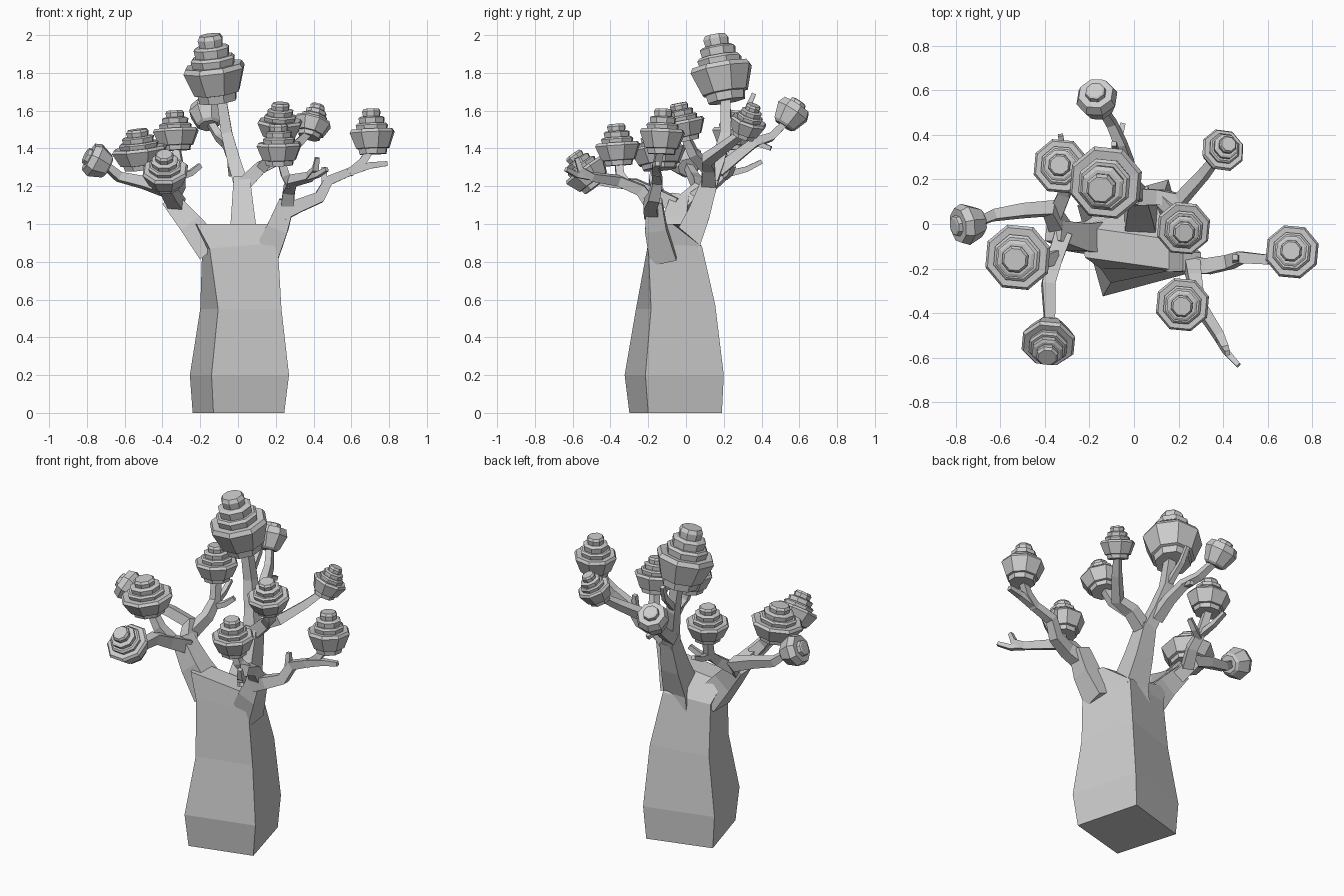
import bpy, bmesh, math
from mathutils import Vector


def finish(bm, name):
    bmesh.ops.recalc_face_normals(bm, faces=bm.faces)
    me = bpy.data.meshes.new(name)
    bm.to_mesh(me)
    bm.free()
    ob = bpy.data.objects.new(name, me)
    bpy.context.collection.objects.link(ob)
    return ob


def loft(name, rings):
    bm = bmesh.new()
    vs = [[bm.verts.new(p) for p in r] for r in rings]
    n = len(vs[0])
    for a, b in zip(vs, vs[1:]):
        for i in range(n):
            j = (i + 1) % n
            bm.faces.new((a[i], a[j], b[j], b[i]))
    bm.faces.new(vs[0][::-1])
    bm.faces.new(vs[-1])
    return finish(bm, name)


def branch(name, pts, r0, r1):
    """Four-sided tapered limb following a path."""
    pts = [Vector(p) for p in pts]
    rings, u, prev = [], None, None
    for i, p in enumerate(pts):
        a = pts[max(i - 1, 0)]
        b = pts[min(i + 1, len(pts) - 1)]
        t = (b - a).normalized()
        if u is None:
            ref = Vector((0, 1, 0)) if abs(t.z) > 0.6 else Vector((0, 0, 1))
            u = t.cross(ref).normalized()
        else:
            u = prev.rotation_difference(t) @ u
        prev = t
        v = t.cross(u)
        r = r0 + (r1 - r0) * i / (len(pts) - 1)
        rings.append([p + r * (math.cos(k) * u + math.sin(k) * v)
                      for k in [math.pi / 4 + math.pi / 2 * q for q in range(4)]])
    return loft(name, rings)


TIERED = [(.60, 0), (.64, .12), (.74, .13), (1, .48), (.92, .55), (.68, .54), (.72, .64),
          (.64, .68), (.55, .68), (.58, .80), (.48, .83), (.38, .83), (.41, .94), (.34, 1)]
SIMPLE = [(.55, 0), (.70, .08), (1, .58), (.84, .84), (.50, .84), (.47, .97), (.38, 1)]


def foliage(name, base, top, r, profile=TIERED):
    """Eight-sided stacked leaf clump along the axis base -> top."""
    base, top = Vector(base), Vector(top)
    q = Vector((0, 0, 1)).rotation_difference((top - base).normalized())
    h = (top - base).length
    r *= 1.04
    rings = []
    for s, z in profile:
        rings.append([base + q @ Vector((s * r * math.cos(a), s * r * math.sin(a), z * h))
                      for a in [math.pi / 4 * k + 0.3 for k in range(8)]])
    return loft(name, rings)


# Trunk: twisted square section narrowing to a ridge between the limbs
loft("trunk", [
    [(-.13, -.30, 0), (.245, -.20, 0), (.14, .19, 0), (-.24, .08, 0)],
    [(-.14, -.325, .2), (.27, -.215, .2), (.155, .2, .2), (-.255, .085, .2)],
    [(-.105, -.265, .55), (.23, -.185, .55), (.14, .155, .57), (-.20, .06, .55)],
    [(-.15, -.20, .87), (.21, -.20, .90), (.10, .085, .88), (-.19, .03, .86)],
    [(-.22, -.15, 1.0), (.21, -.21, 1.0), (.17, -.07, 1.0), (-.25, -.01, 1.0)],
])

# Left limb and its boughs
branch("left_limb", [(-.14, -.06, .86), (-.25, -.06, 1.0), (-.36, -.03, 1.13)], .11, .065)
branch("left_outer_bough", [(-.33, -.02, 1.10), (-.38, .07, 1.18), (-.50, .06, 1.22),
                            (-.63, .04, 1.25), (-.70, .01, 1.31)], .055, .026)
branch("left_back_bough", [(-.35, .05, 1.14), (-.31, .14, 1.21), (-.31, .22, 1.28),
                           (-.33, .26, 1.42)], .045, .028)
branch("left_back_twig", [(-.31, .20, 1.26), (-.32, .32, 1.29), (-.33, .40, 1.33)], .025, .016)
branch("left_inner_twig", [(-.31, .20, 1.25), (-.25, .23, 1.27), (-.20, .25, 1.31)], .025, .018)
branch("left_front_bough", [(-.32, -.05, 1.10), (-.36, -.17, 1.16), (-.385, -.27, 1.21),
                            (-.38, -.40, 1.22), (-.38, -.47, 1.23)], .055, .028)
branch("left_mid_bough", [(-.36, -.15, 1.16), (-.42, -.17, 1.23), (-.50, -.15, 1.33)], .045, .03)

# Back limb and its boughs
branch("back_limb", [(.03, -.02, .72), (.03, .0, .90), (.025, .07, 1.06), (.02, .13, 1.24)],
       .13, .06)
branch("crown_bough", [(.02, .12, 1.20), (-.02, .17, 1.33), (-.06, .21, 1.48), (-.09, .21, 1.68)],
       .055, .035)
branch("rear_bough", [(-.02, .17, 1.28), (-.03, .27, 1.36), (-.06, .36, 1.43),
                      (-.10, .45, 1.46), (-.15, .53, 1.54)], .045, .024)
branch("rear_twig", [(-.07, .37, 1.43), (-.05, .45, 1.40)], .022, .016)
branch("crown_twig", [(-.07, .22, 1.5), (-.08, .32, 1.60), (-.09, .36, 1.69)], .024, .016)
branch("back_right_bough", [(.02, .12, 1.20), (.12, .12, 1.30), (.21, .11, 1.34),
                            (.31, .22, 1.42), (.38, .31, 1.49)], .055, .024)
branch("middle_bough", [(.13, .11, 1.30), (.19, .04, 1.37), (.22, -.01, 1.48)], .04, .028)

# Right limb and its boughs
branch("right_limb", [(.14, -.12, .82), (.21, -.16, .98), (.26, -.17, 1.12)], .10, .06)
branch("right_outer_bough", [(.24, -.18, 1.06), (.33, -.19, 1.10), (.43, -.17, 1.14),
                             (.48, -.15, 1.23), (.60, -.16, 1.28), (.70, -.16, 1.31),
                             (.79, -.15, 1.32)], .055, .018)
branch("right_outer_stem", [(.59, -.16, 1.27), (.66, -.15, 1.33), (.72, -.13, 1.42)], .032, .026)
branch("right_outer_twig", [(.46, -.16, 1.2), (.455, -.15, 1.30)], .026, .017)
branch("right_front_bough", [(.26, -.17, 1.08), (.27, -.24, 1.18), (.29, -.36, 1.23),
                             (.38, -.50, 1.25), (.41, -.56, 1.29), (.42, -.58, 1.35)], .05, .016)
branch("right_front_twig", [(.38, -.51, 1.25), (.42, -.58, 1.26), (.47, -.635, 1.29)], .024, .015)
branch("right_front_stem", [(.28, -.32, 1.21), (.25, -.35, 1.26), (.22, -.36, 1.36)], .036, .026)

# Leaf clumps
foliage("crown_foliage", (-.105, .215, 1.65), (-.15, .155, 2.0), .165)
foliage("right_foliage", (.715, -.13, 1.37), (.705, -.12, 1.61), .12)
foliage("right_front_foliage", (.22, -.355, 1.31), (.215, -.37, 1.53), .12)
foliage("middle_foliage", (.22, .0, 1.44), (.225, -.04, 1.64), .12)
foliage("back_right_foliage", (.375, .305, 1.46), (.425, .36, 1.63), .097)
foliage("rear_foliage", (-.155, .515, 1.52), (-.175, .60, 1.65), .092, SIMPLE)
foliage("left_back_foliage", (-.325, .255, 1.39), (-.335, .265, 1.60), .122)
foliage("left_mid_foliage", (-.51, -.14, 1.29), (-.535, -.16, 1.50), .148)
foliage("left_front_foliage", (-.38, -.475, 1.20), (-.39, -.60, 1.37), .122)
foliage("left_outer_foliage", (-.685, .01, 1.30), (-.81, -.01, 1.365), .092, SIMPLE)
